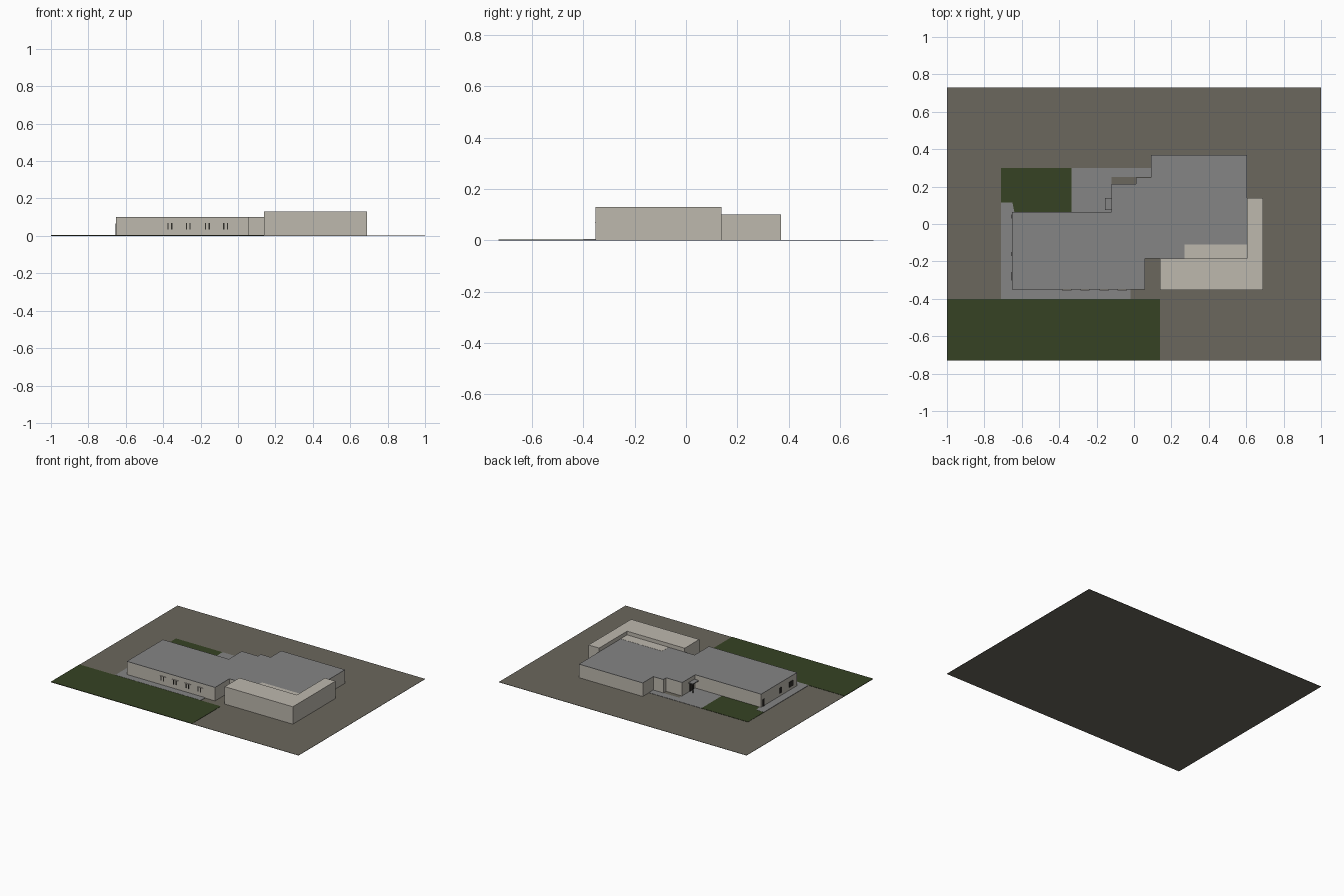
import bpy
import bmesh

cube = bpy.data.objects.get("Cube")
if cube:
    bpy.data.objects.remove(cube, do_unlink=True)


def material(name, srgb):
    """Flat colour given as 0-255 sRGB, stored as linear."""
    rgba = [(c / 255 / 12.92 if c < 11 else ((c / 255 + 0.055) / 1.055) ** 2.4) for c in srgb] + [1]
    m = bpy.data.materials.new(name)
    m.use_nodes = True
    m.diffuse_color = rgba
    m.node_tree.nodes["Principled BSDF"].inputs["Base Color"].default_value = rgba
    return m


EARTH = material("earth", (107, 103, 93))
GRASS = material("grass", (54, 66, 35))
GREY = material("grey", (133, 133, 133))
CREAM = material("cream", (189, 184, 174))
DARK = material("dark", (48, 46, 42))


def prism(name, outline, z0, z1, mat):
    """Extrude a plan outline from z0 up to z1."""
    bm = bmesh.new()
    base = bm.faces.new([bm.verts.new((x, y, z0)) for x, y in outline])
    top = bmesh.ops.extrude_face_region(bm, geom=[base])["geom"]
    bmesh.ops.translate(bm, vec=(0, 0, z1 - z0),
                        verts=[v for v in top if isinstance(v, bmesh.types.BMVert)])
    bmesh.ops.recalc_face_normals(bm, faces=bm.faces)
    mesh = bpy.data.meshes.new(name)
    bm.to_mesh(mesh)
    bm.free()
    mesh.materials.append(mat)
    obj = bpy.data.objects.new(name, mesh)
    bpy.context.collection.objects.link(obj)
    return obj


def box(name, x0, x1, y0, y1, z0, z1, mat):
    return prism(name, [(x0, y0), (x1, y0), (x1, y1), (x0, y1)], z0, z1, mat)


# Site: earth slab with thin lawns and paving
G, P = 0.002, 0.004
box("ground", -1, 1, -0.73, 0.73, 0, G, EARTH)
box("front_lawn", -1, 0.14, -0.73, -0.4, G, P, GRASS)
box("back_lawn", -0.71, -0.335, 0.065, 0.3, G, P, GRASS)
prism("side_path", [(-0.71, -0.4), (-0.02, -0.4), (-0.02, -0.34), (-0.64, -0.34),
                    (-0.64, 0.065), (-0.65, 0.115), (-0.71, 0.115)], G, P + 0.001, GREY)
prism("entrance_paving", [(-0.335, 0.06), (-0.12, 0.06), (-0.12, 0.25), (0.09, 0.25),
                          (0.09, 0.3), (-0.335, 0.3)], G, P, GREY)

# Main building with a thin flat roof
plan = [(-0.652, -0.35), (0.06, -0.35), (0.06, -0.185), (0.605, -0.185), (0.605, 0.37),
        (0.09, 0.37), (0.09, 0.248), (0.01, 0.248), (0.01, 0.215), (-0.12, 0.215),
        (-0.12, 0.065), (-0.652, 0.065)]
prism("main_walls", plan, G, 0.098, CREAM)
prism("main_roof", plan, 0.098, 0.101, GREY)
box("roof_patch", 0.27, 0.605, -0.185, -0.11, 0.1, 0.102, CREAM)

# Taller wing wrapping the front corner
prism("corner_wing", [(0.14, -0.353), (0.69, -0.353), (0.69, 0.138), (0.605, 0.138),
                      (0.605, -0.185), (0.14, -0.185)], G, 0.129, CREAM)

# Front windows: slim dark slots under a small ledge
for i, x in enumerate((-0.36, -0.262, -0.16, -0.062)):
    box(f"window_ledge_{i}", x - 0.025, x + 0.025, -0.355, -0.35, 0.068, 0.07, CREAM)
    for side in (-1, 1):
        cx = x - 0.004 + side * 0.01
        box(f"window_slot_{i}_{side}", cx - 0.003, cx + 0.003, -0.353, -0.349, 0.035, 0.068, DARK)

# Side door and windows
for name, y, w, z0, z1 in (("side_door", 0.04, 0.02, G, 0.055),
                           ("side_window", -0.16, 0.022, 0.025, 0.065),
                           ("side_wide_window", -0.28, 0.045, 0.025, 0.065)):
    box(name, -0.655, -0.65, y - w / 2, y + w / 2, z0, z1, DARK)

# Back entrance: canopy, post and door
box("entrance_canopy", -0.155, -0.12, 0.075, 0.14, 0.066, 0.072, GREY)
box("entrance_post", -0.154, -0.149, 0.134, 0.139, P, 0.066, DARK)
box("entrance_door", -0.123, -0.119, 0.085, 0.13, P, 0.06, DARK)
